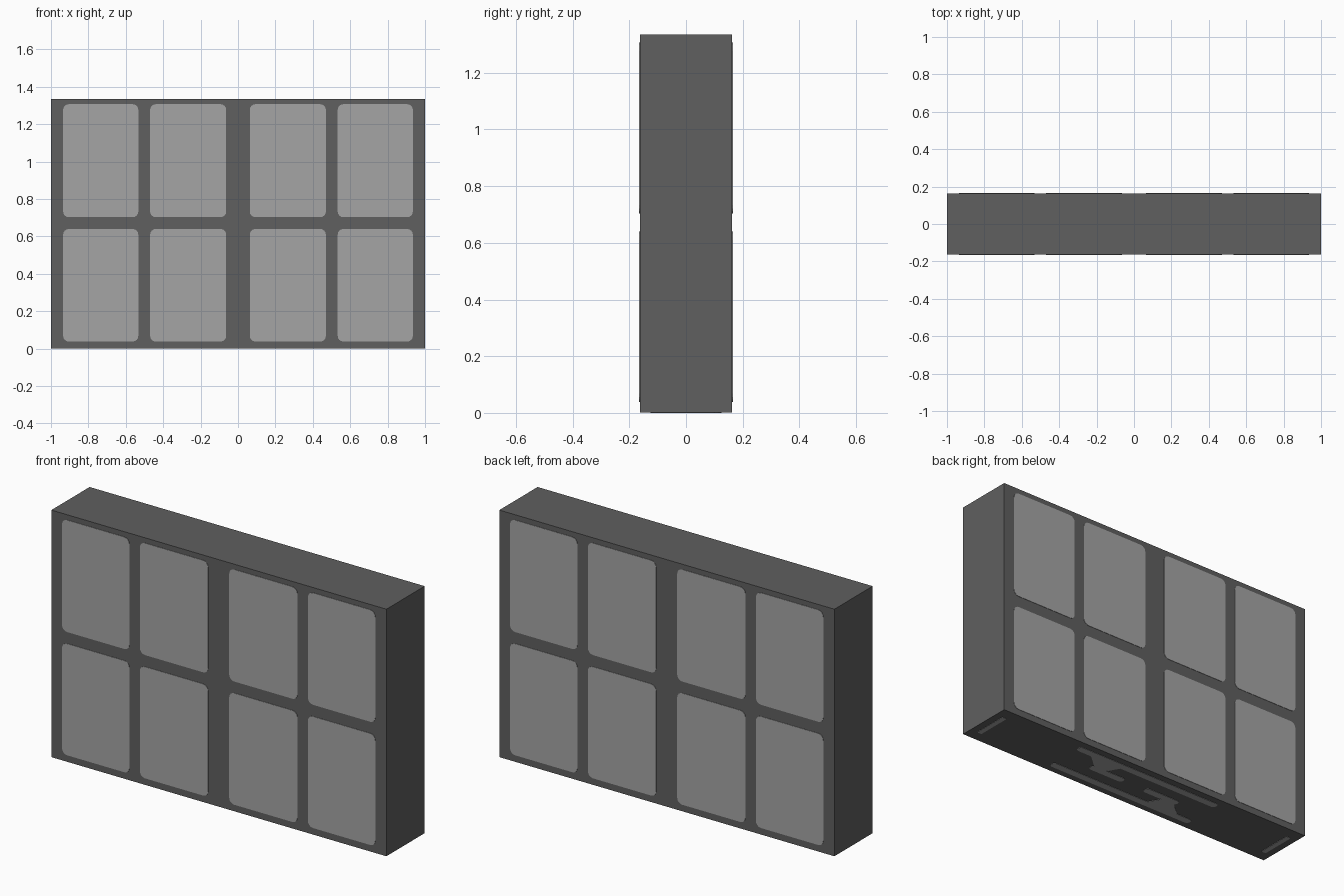
import bpy, bmesh, math
from mathutils import Vector

if "Cube" in bpy.data.objects:
    bpy.data.objects.remove(bpy.data.objects["Cube"])

W, D, H = 1.0, 0.165, 1.335   # half width, half depth, height
T = 0.002                     # plate thickness


def material(name, v):
    m = bpy.data.materials.new(name)
    m.diffuse_color = (v, v, v, 1)
    m.use_nodes = True
    m.node_tree.nodes["Principled BSDF"].inputs["Base Color"].default_value = m.diffuse_color
    return m


frame_mat = material("dark grey", 0.115)
pane_mat = material("light grey", 0.375)


def rounded(u0, u1, v0, v1, r, n=4):
    """Outline of a rounded rectangle."""
    pts = []
    corners = [(u1 - r, v1 - r), (u0 + r, v1 - r), (u0 + r, v0 + r), (u1 - r, v0 + r)]
    for k, (cu, cv) in enumerate(corners):
        for i in range(n + 1):
            a = math.pi / 2 * (k + i / n)
            pts.append((cu + r * math.cos(a), cv + r * math.sin(a)))
    return pts


def plates(name, outlines, place, normal, mat):
    """Thin plates extruded along normal from 2D outlines."""
    bm = bmesh.new()
    for pts in outlines:
        f = bm.faces.new([bm.verts.new(place(u, v)) for u, v in pts])
        res = bmesh.ops.extrude_face_region(bm, geom=[f])
        vs = [g for g in res["geom"] if isinstance(g, bmesh.types.BMVert)]
        bmesh.ops.translate(bm, verts=vs, vec=Vector(normal) * T)
    bmesh.ops.recalc_face_normals(bm, faces=bm.faces)
    me = bpy.data.meshes.new(name)
    bm.to_mesh(me)
    bm.free()
    me.materials.append(mat)
    ob = bpy.data.objects.new(name, me)
    bpy.context.collection.objects.link(ob)
    return ob


# Solid frame block
bpy.ops.mesh.primitive_cube_add(size=2, location=(0, 0, (H + T) / 2))
block = bpy.context.object
block.name = "frame_block"
block.scale = (W, D - T, (H - T) / 2)
bpy.ops.object.transform_apply(location=False, rotation=False, scale=True)
block.data.materials.append(frame_mat)

# Two rows of four panes, front and back
cols = [(-0.935, -0.533), (-0.47, -0.063), (0.063, 0.47), (0.533, 0.935)]
rows = [(0.038, 0.64), (0.703, 1.307)]
panes = [rounded(a, b, c, d, 0.03) for a, b in cols for c, d in rows]
for name, s in (("front_panes", -1), ("back_panes", 1)):
    plates(name, panes, lambda u, v, s=s: (u, s * (D - T), v), (0, s, 0), pane_mat)

# Underside slots at both ends and slim bars in the middle
marks = []
for s in (-1, 1):
    marks.append(rounded(s * 0.945 - 0.014, s * 0.945 + 0.014, -0.1, 0.1, 0.003))
    marks.append(rounded(-0.46, 0.46, s * 0.105 - 0.02, s * 0.105 + 0.02, 0.019))
    c = s * 0.18
    marks.append(rounded(c - 0.11, c + 0.11, -0.02, 0.02, 0.019))
    # Neck joining the short bar to the long one
    marks.append([(s * 0.36, s * 0.088), (s * 0.16, s * 0.088),
                  (s * 0.2, s * 0.018), (s * 0.28, s * 0.018)])
plates("underside_marks", marks, lambda u, v: (u, v, T), (0, 0, -1), pane_mat)
